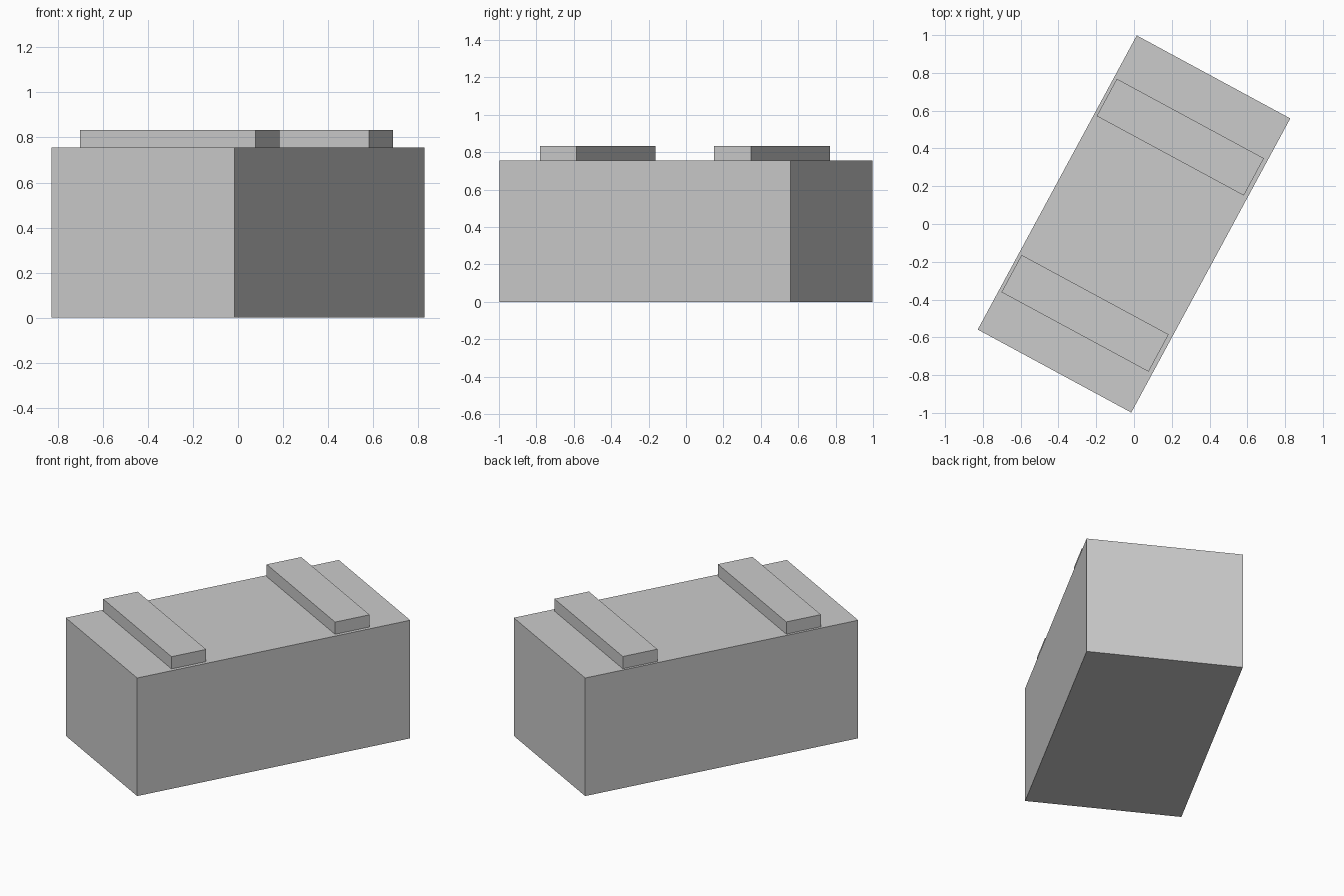
import bpy
from math import radians
from mathutils import Matrix

old = bpy.data.objects.get("Cube")
if old:
    bpy.data.objects.remove(old, do_unlink=True)

# Single matte grey
grey = bpy.data.materials.new("light_grey")
grey.use_nodes = True
colour = (0.6, 0.6, 0.6, 1)
grey.diffuse_color = colour
grey.node_tree.nodes["Principled BSDF"].inputs["Base Color"].default_value = colour

TURN = Matrix.Rotation(radians(-28.4), 4, "Z")  # whole model is turned in plan
BODY_TOP = 0.755
RAIL_TOP = 0.833


def box(name, centre, size):
    """Flat-sided box placed in the turned frame of the body."""
    bpy.ops.mesh.primitive_cube_add(size=1)
    ob = bpy.context.object
    ob.name = name
    ob.data.transform(TURN @ Matrix.Translation(centre) @ Matrix.Diagonal((*size, 1)))
    ob.data.materials.append(grey)
    return ob


# Main block
box("body", (0, 0, BODY_TOP / 2), (0.924, 1.77, BODY_TOP))

# Two raised rails across the top
for name, y in (("front_rail", -0.539), ("back_rail", 0.521)):
    box(name, (-0.003, y, (BODY_TOP + RAIL_TOP) / 2),
        (0.885, 0.224, RAIL_TOP - BODY_TOP))
